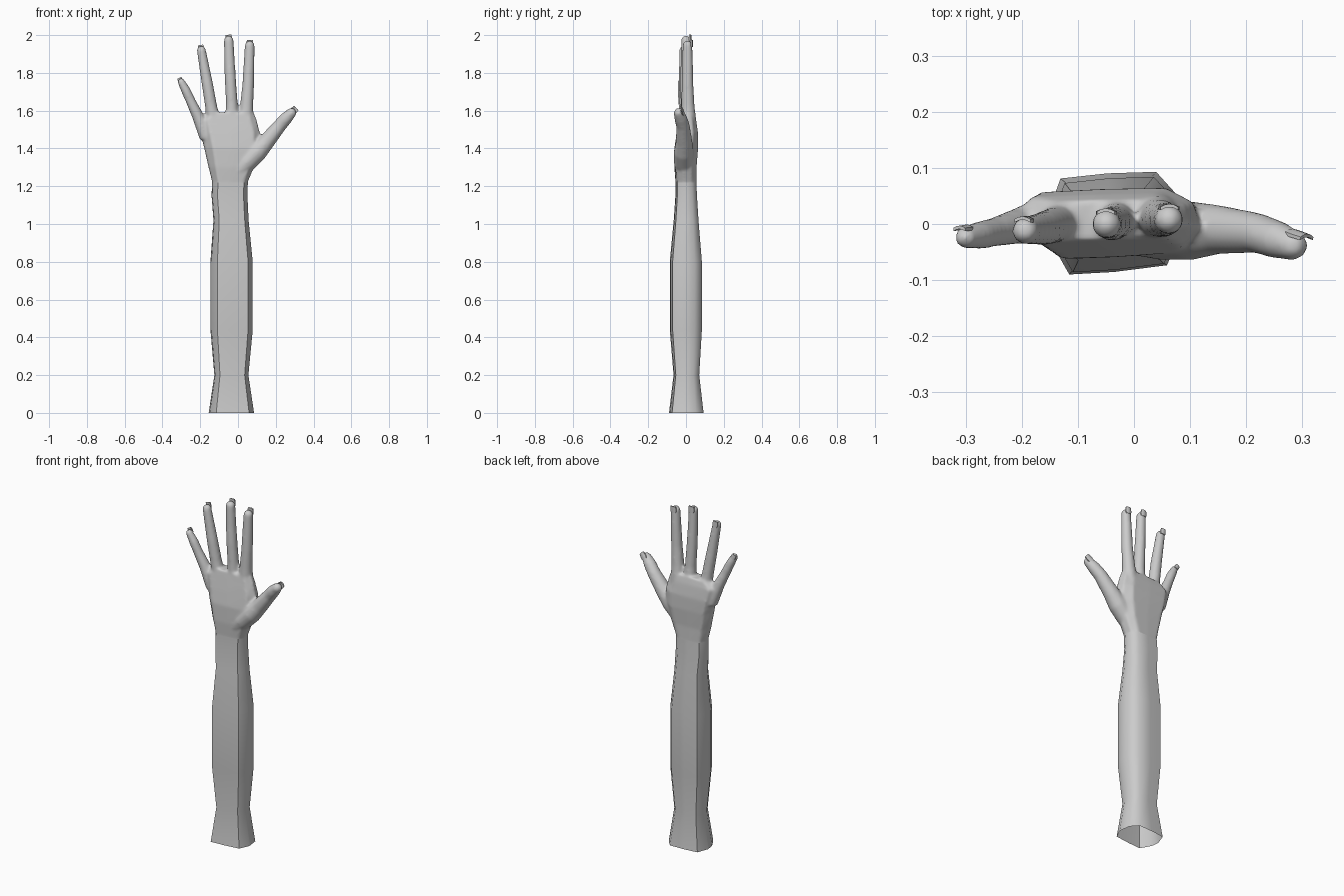
import bpy, bmesh, math
from mathutils import Vector, Matrix

if "Cube" in bpy.data.objects:
    bpy.data.objects.remove(bpy.data.objects["Cube"])

skin = bpy.data.materials.new("pale_grey")
skin.diffuse_color = (0.6, 0.6, 0.6, 1)
skin.use_nodes = True
skin.node_tree.nodes["Principled BSDF"].inputs["Base Color"].default_value = skin.diffuse_color

# Rounded, slightly skewed arm cross-section in unit coordinates
SECTION = [(-1, .15), (-.95, -.35), (-.67, -1), (0, -.95), (.78, -.82),
           (1, -.2), (.93, .55), (.62, 1), (-.1, .97), (-.8, .87)]


def bridge(bm, rings, caps):
    for a, b in zip(rings, rings[1:]):
        n = len(a)
        for i in range(n):
            bm.faces.new((a[i], a[(i + 1) % n], b[(i + 1) % n], b[i]))
    if caps:
        bm.faces.new(rings[0][::-1])
        bm.faces.new(rings[-1])


def loft(bm, rows, caps):
    """Stack horizontal sections given as z, x0, x1, y0, y1."""
    rings = []
    for z, x0, x1, y0, y1 in rows:
        rings.append([bm.verts.new(((x0 + x1) / 2 + u * (x1 - x0) / 2,
                                    (y0 + y1) / 2 + v * (y1 - y0) / 2, z))
                      for u, v in SECTION])
    bridge(bm, rings, caps)


def tube(bm, pts, n=16):
    """Round finger through x, y, z, radius points with a domed tip."""
    c = [Vector(p[:3]) for p in pts]
    r = [p[3] for p in pts]
    d = (c[-1] - c[-2]).normalized()
    tip, rt = c[-1].copy(), r[-1]
    for a in (25, 50, 72):
        c.append(tip + d * rt * math.sin(math.radians(a)))
        r.append(rt * math.cos(math.radians(a)))
    rings = []
    for i, p in enumerate(c):
        t = (c[min(i + 1, len(c) - 1)] - c[max(i - 1, 0)]).normalized()
        side = Vector((0, 1, 0)).cross(t).normalized()
        up = t.cross(side)
        rings.append([bm.verts.new(p + r[i] * (side * math.cos(k * math.tau / n)
                                               + up * math.sin(k * math.tau / n)))
                      for k in range(n)])
    bridge(bm, rings, True)
    return tip, d, rt


def make(name, bm):
    bmesh.ops.recalc_face_normals(bm, faces=bm.faces)
    me = bpy.data.meshes.new(name)
    bm.to_mesh(me)
    bm.free()
    me.materials.append(skin)
    ob = bpy.data.objects.new(name, me)
    bpy.context.collection.objects.link(ob)
    return ob


def shade(ob, angle):
    bpy.ops.object.select_all(action='DESELECT')
    ob.select_set(True)
    bpy.context.view_layer.objects.active = ob
    bpy.ops.object.shade_smooth_by_angle(angle=math.radians(angle))


# Forearm, an open sleeve-like tube
WRIST = (1.22, -.137, .052, -.056, .055)
bm = bmesh.new()
loft(bm, [(0, -.155, .085, -.09, .093), (.2, -.125, .055, -.066, .07),
          (.44, -.146, .078, -.086, .084), (.8, -.146, .078, -.086, .084),
          (1.02, -.13, .056, -.065, .066), (1.15, -.14, .05, -.056, .058),
          WRIST], False)
shade(make("forearm", bm), 50)

# Palm
bm = bmesh.new()
loft(bm, [(1.15, -.14, .05, -.057, .058), WRIST,
          (1.3, -.157, .085, -.062, .056), (1.4, -.18, .115, -.062, .064),
          (1.48, -.2, .118, -.05, .064), (1.55, -.215, .1, -.038, .054),
          (1.59, -.165, .085, -.03, .044)], True)

# Fingers and thumb
fingers = {
    "little": [(-.165, .005, 1.46, .04), (-.212, -.005, 1.57, .031),
               (-.25, -.015, 1.65, .026), (-.275, -.02, 1.705, .025),
               (-.3, -.024, 1.752, .02)],
    "ring": [(-.12, .005, 1.5, .04), (-.142, -.002, 1.62, .032),
             (-.162, -.008, 1.74, .03), (-.178, -.01, 1.83, .027),
             (-.194, -.012, 1.92, .024)],
    "middle": [(-.03, .01, 1.5, .04), (-.033, .003, 1.64, .031),
               (-.04, 0, 1.76, .03), (-.045, 0, 1.86, .028),
               (-.049, 0, 1.972, .026)],
    "index": [(.038, .015, 1.5, .045), (.046, .01, 1.63, .035),
              (.054, .008, 1.74, .031), (.058, .008, 1.84, .029),
              (.062, .008, 1.945, .026)],
    "thumb": [(.0, -.01, 1.28, .046), (.045, -.012, 1.325, .052),
              (.1, -.012, 1.38, .053), (.15, -.01, 1.435, .044),
              (.22, -.016, 1.52, .036), (.255, -.028, 1.56, .034),
              (.283, -.038, 1.588, .027)],
}
tips = {name: tube(bm, pts) for name, pts in fingers.items()}
raw = make("hand_blank", bm)

# Fuse the hand into one soft surface
rm = raw.modifiers.new("fuse", 'REMESH')
rm.mode = 'VOXEL'
rm.voxel_size = 0.007
sm = raw.modifiers.new("soften", 'SMOOTH')
sm.factor = 0.5
sm.iterations = 8
bpy.context.view_layer.update()
dg = bpy.context.evaluated_depsgraph_get()
bm = bmesh.new()
bm.from_mesh(raw.evaluated_get(dg).to_mesh())
bpy.data.objects.remove(raw)

# Open the hand at the wrist so it continues the forearm
bmesh.ops.bisect_plane(bm, geom=bm.verts[:] + bm.edges[:] + bm.faces[:],
                       plane_co=(0, 0, 1.219), plane_no=(0, 0, 1),
                       clear_inner=True)
shade(make("hand", bm), 80)

# Fingernails on the back of each tip
for name, (tip, d, r) in tips.items():
    side = Vector((0, 1, 0)).cross(d).normalized()
    up = d.cross(side)
    if up.y < 0:
        side, up = -side, -up
    bm = bmesh.new()
    rings = []
    for along, width in ((-.3, .6), (.3, .72), (1.15, .6)):
        ring = []
        for lift, sgn in ((0, 1), (.006, -1)):
            for k in (-1, -.5, 0, .5, 1):
                s = k * sgn
                h = r * (.84 - .2 * s * s) + lift
                ring.append(bm.verts.new(tip + d * along * r
                                         + side * s * width * r + up * h))
        rings.append(ring)
    bridge(bm, rings, True)
    shade(make(name + "_nail", bm), 40)
